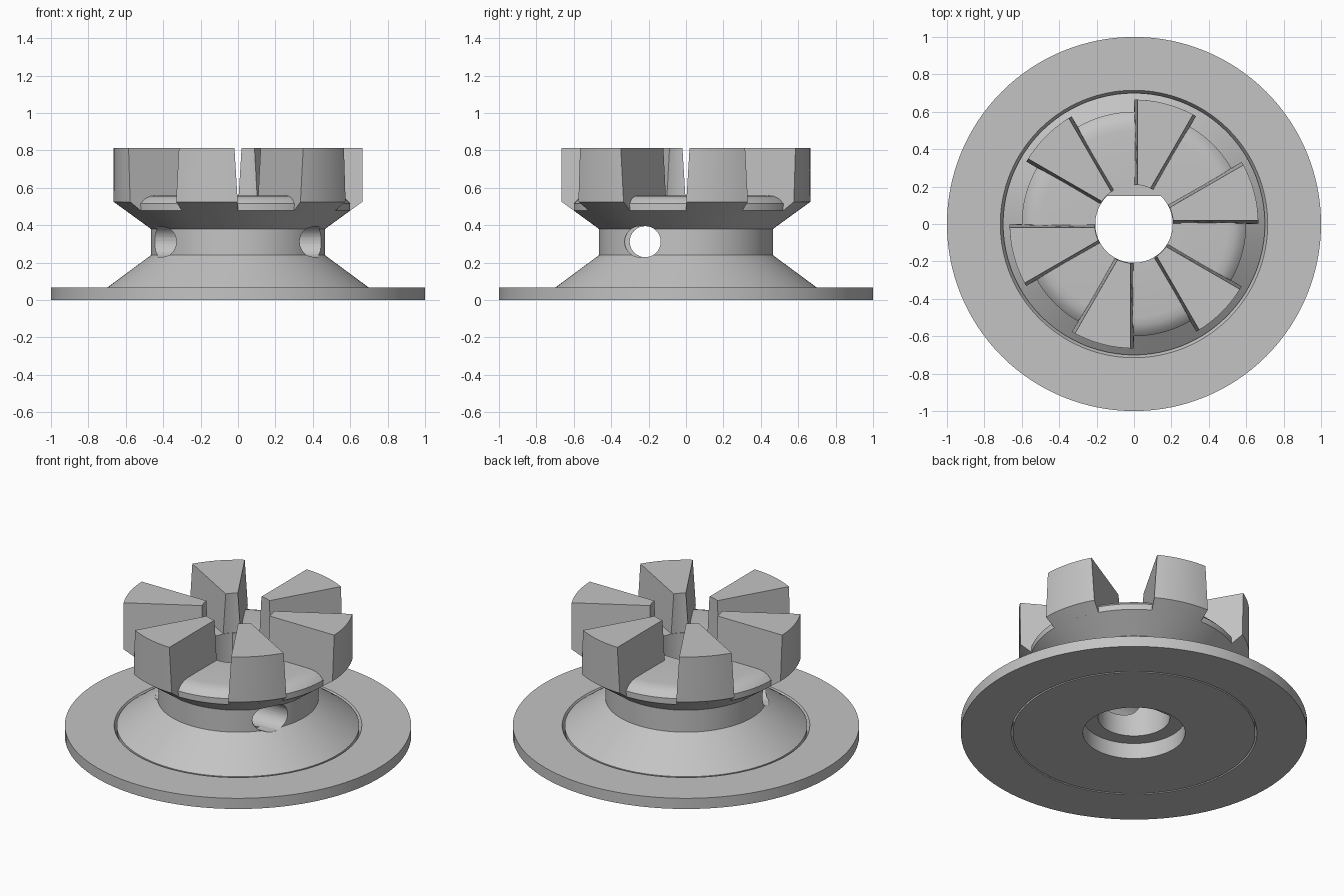
import bpy, bmesh, math

if "Cube" in bpy.data.objects:
    bpy.data.objects.remove(bpy.data.objects["Cube"])

grey = bpy.data.materials.new("plain grey")
grey.diffuse_color = (0.55, 0.55, 0.55, 1)
grey.use_nodes = True
grey.node_tree.nodes["Principled BSDF"].inputs["Base Color"].default_value = grey.diffuse_color


def finish(name, bm, smooth=True):
    bmesh.ops.recalc_face_normals(bm, faces=bm.faces)
    me = bpy.data.meshes.new(name)
    bm.to_mesh(me)
    bm.free()
    me.materials.append(grey)
    ob = bpy.data.objects.new(name, me)
    bpy.context.collection.objects.link(ob)
    if smooth:
        bpy.ops.object.select_all(action='DESELECT')
        ob.select_set(True)
        bpy.context.view_layer.objects.active = ob
        bpy.ops.object.shade_smooth_by_angle(angle=math.radians(25))
    return ob


def lathe(name, profile, n=128, smooth=True):
    """Revolve a closed (radius, z) profile around z."""
    bm = bmesh.new()
    rings = []
    for i in range(n):
        a = 2 * math.pi * i / n
        rings.append([bm.verts.new((r * math.cos(a), r * math.sin(a), z)) for r, z in profile])
    m = len(profile)
    for i in range(n):
        p, q = rings[i], rings[(i + 1) % n]
        for j in range(m):
            k = (j + 1) % m
            bm.faces.new((p[j], q[j], q[k], p[k]))
    return finish(name, bm, smooth)


def tooth(name, start):
    """30 degree wedge whose sides lean in towards the top."""
    profile = [(0.21, 0.50), (0.21, 0.812), (0.665, 0.812), (0.665, 0.525), (0.60, 0.478), (0.50, 0.46)]
    bm = bmesh.new()
    steps = 10
    cols = []
    for i in range(steps + 1):
        col = []
        for r, z in profile:
            lean = math.asin(0.019 * max(0, z - 0.50) / 0.312 / r)
            a = start + lean + (math.radians(30) - 2 * lean) * i / steps
            col.append(bm.verts.new((r * math.cos(a), r * math.sin(a), z)))
        cols.append(col)
    m = len(profile)
    for p, q in zip(cols, cols[1:]):
        for j in range(m):
            k = (j + 1) % m
            bm.faces.new((p[j], q[j], q[k], p[k]))
    bm.faces.new(cols[0])
    bm.faces.new(cols[-1])
    return finish(name, bm)


def cross_cutter(name, x0, x1, y, r=0.083, z=0.312):
    """Cylinder along x used to drill the neck."""
    bm = bmesh.new()
    n = 40
    ends = [[bm.verts.new((x, y + r * math.cos(2 * math.pi * i / n), z + r * math.sin(2 * math.pi * i / n)))
             for i in range(n)] for x in (x0, x1)]
    for i in range(n):
        k = (i + 1) % n
        bm.faces.new((ends[0][i], ends[0][k], ends[1][k], ends[1][i]))
    bm.faces.new(ends[0])
    bm.faces.new(ends[1])
    ob = finish(name, bm, False)
    ob.hide_render = True
    return ob


# Flat outer flange with chamfered inner edges
lathe("flange", [(1, 0), (1, 0.068), (0.715, 0.068), (0.699, 0.04), (0.699, 0.028), (0.71, 0)])

# Hub: cone foot, neck, flared head and bore with counterbore
hub = lathe("hub", [(0.295, 0), (0.70, 0), (0.70, 0.066), (0.465, 0.24), (0.465, 0.38), (0.60, 0.478),
                    (0.60, 0.515), (0.575, 0.54), (0.54, 0.555), (0.50, 0.56),
                    (0.207, 0.56), (0.207, 0.10), (0.295, 0.10)])

# Cross hole through the neck, widened where it meets the surface
cutters = [cross_cutter("cross_hole_cutter", -0.8, 0.8, -0.218),
           cross_cutter("mouth_cutter_right", 0.31, 0.8, -0.245),
           cross_cutter("mouth_cutter_left", -0.8, -0.31, -0.245)]
for c in cutters:
    mod = hub.modifiers.new("drill", 'BOOLEAN')
    mod.operation = 'DIFFERENCE'
    mod.solver = 'EXACT'
    mod.object = c
bpy.context.view_layer.update()
cut = bpy.data.meshes.new_from_object(hub.evaluated_get(bpy.context.evaluated_depsgraph_get()))
hub.modifiers.clear()
hub.data = cut
for c in cutters:
    bpy.data.objects.remove(c)
bpy.ops.object.select_all(action='DESELECT')
hub.select_set(True)
bpy.context.view_layer.objects.active = hub
bpy.ops.object.shade_smooth_by_angle(angle=math.radians(25))

# Flat side of the D-shaped bore
bm = bmesh.new()
half = math.acos(0.15 / 0.212)
arc = [math.pi / 2 - half + 2 * half * i / 16 for i in range(17)]
face = bm.faces.new([bm.verts.new((0.212 * math.cos(a), 0.212 * math.sin(a), 0.101)) for a in arc])
ext = bmesh.ops.extrude_face_region(bm, geom=[face])
bmesh.ops.translate(bm, vec=(0, 0, 0.458), verts=[v for v in ext["geom"] if isinstance(v, bmesh.types.BMVert)])
finish("bore_flat", bm)

# Six coupling teeth
for i in range(6):
    tooth(f"tooth_{i + 1}", math.radians(60 * i))
